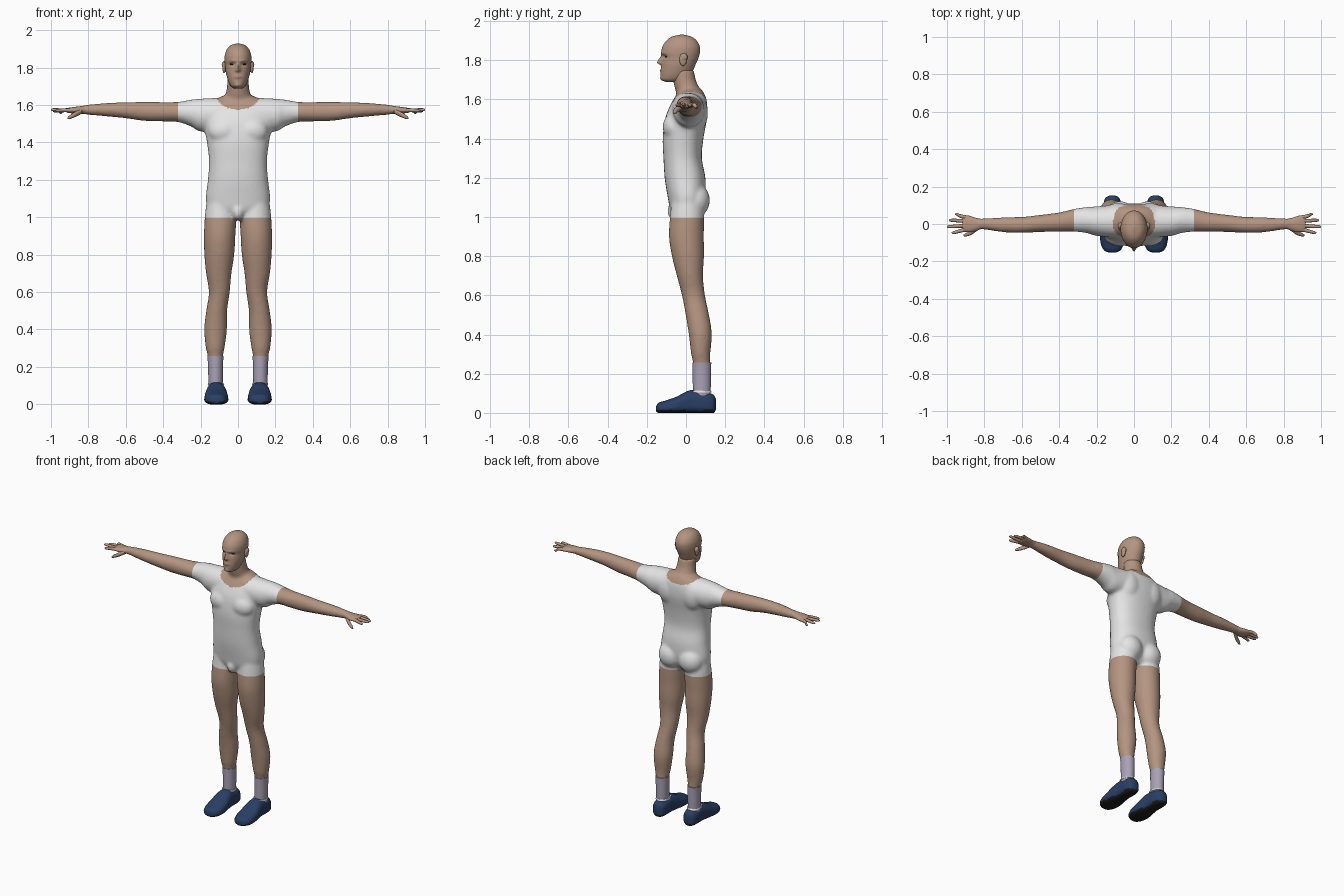
import bpy, bmesh, math
from mathutils import Matrix

cube = bpy.data.objects.get("Cube")
if cube:
    bpy.data.objects.remove(cube, do_unlink=True)


def material(name, r, g, b):
    mat = bpy.data.materials.new(name)
    mat.use_nodes = True
    mat.diffuse_color = (r, g, b, 1)
    mat.node_tree.nodes["Principled BSDF"].inputs["Base Color"].default_value = (r, g, b, 1)
    return mat


SKIN = material("skin", .46, .30, .22)
WHITE = material("white cloth", .78, .78, .78)
SOCK = material("lilac sock", .40, .36, .47)
BLUE = material("navy shoe", .022, .05, .13)
SOLE = material("black sole", .012, .012, .014)
DARK = material("dark eye", .03, .02, .018)
LIP = material("lips", .36, .20, .16)
parts = []


def spline(rows, steps):
    """Catmull-Rom interpolation through rows of numbers."""
    out = []
    last = len(rows) - 1
    for i in range(last):
        quad = [rows[max(i - 1, 0)], rows[i], rows[i + 1], rows[min(i + 2, last)]]
        for k in range(steps):
            t = k / steps
            out.append([b + t * (c - a) / 2 + t * t * (a - 2.5 * b + 2 * c - d / 2)
                        + t ** 3 * (3 * b - a - 3 * c + d) / 2
                        for a, b, c, d in zip(*quad)])
    return out + [list(rows[-1])]


def loft(bm, axis, rows, sides=32, steps=4, power=2.0):
    """Skin superellipses (position, centre u, centre v, radius u, radius v)."""
    place = {"x": lambda p, u, v: (p, u, v), "y": lambda p, u, v: (u, p, v),
             "z": lambda p, u, v: (u, v, p)}[axis]
    rings = []
    for p, cu, cv, ru, rv in spline(rows, steps):
        ring = []
        for k in range(sides):
            a = math.tau * k / sides
            c, s = math.cos(a), math.sin(a)
            u = math.copysign(abs(c) ** (2 / power), c)
            v = math.copysign(abs(s) ** (2 / power), s)
            ring.append(bm.verts.new(place(p, cu + ru * u, cv + rv * v)))
        rings.append(ring)
    for low, high in zip(rings, rings[1:]):
        for k in range(sides):
            n = (k + 1) % sides
            bm.faces.new((low[k], low[n], high[n], high[k]))
    bm.faces.new(rings[0])
    bm.faces.new(rings[-1])


def ball(bm, centre, radii):
    mat = Matrix.Translation(centre) @ Matrix.Diagonal((*radii, 1))
    bmesh.ops.create_uvsphere(bm, u_segments=24, v_segments=16, radius=1, matrix=mat)


def finish(bm, name, *mats, rule=None, recalc=True):
    if recalc:
        bmesh.ops.recalc_face_normals(bm, faces=bm.faces)
    if rule:
        for f in bm.faces:
            f.material_index = rule(f.calc_center_median())
    mesh = bpy.data.meshes.new(name)
    bm.to_mesh(mesh)
    bm.free()
    for m in mats:
        mesh.materials.append(m)
    obj = bpy.data.objects.new(name, mesh)
    bpy.context.collection.objects.link(obj)
    parts.append(obj)
    return obj


def mirrored(rows, s, column):
    return [tuple(v * s if i == column else v for i, v in enumerate(r)) for r in rows]


# Body masses: torso, neck, limbs and muscles, fused into one skin
TORSO = [(1.0, 0, 0, .10, .05), (1.04, 0, 0, .155, .08), (1.1, 0, .003, .172, .096),
         (1.2, 0, -.005, .161, .104), (1.3, 0, -.017, .155, .098), (1.4, 0, -.015, .166, .104),
         (1.5, 0, 0, .185, .107), (1.56, 0, .012, .185, .097), (1.61, 0, .022, .15, .08),
         (1.65, 0, .025, .08, .055)]
NECK = [(1.54, 0, .025, .1, .075), (1.62, 0, .02, .082, .068), (1.66, 0, .005, .066, .063),
        (1.7, 0, -.008, .059, .058), (1.75, 0, -.015, .057, .056)]
LEG = [(1.07, .09, .005, .08, .08), (1.0, .093, .005, .085, .087), (.9, .098, .002, .084, .089),
       (.8, .1, .01, .08, .082), (.7, .103, .02, .068, .067), (.6, .1, .038, .056, .059),
       (.5, .114, .058, .056, .06), (.4, .12, .073, .061, .059), (.3, .122, .075, .05, .049),
       (.25, .121, .08, .04, .044), (.12, .12, .08, .034, .04)]
ARM = [(.08, .015, 1.55, .09, .09), (.2, .015, 1.546, .079, .088), (.25, .021, 1.557, .07, .072),
       (.32, .02, 1.563, .061, .054), (.4, .01, 1.564, .052, .052), (.5, .003, 1.566, .046, .051),
       (.6, -.005, 1.572, .043, .043), (.7, -.004, 1.575, .04, .036), (.8, 0, 1.575, .03, .027),
       (.84, 0, 1.574, .03, .022)]
bm = bmesh.new()
loft(bm, "z", TORSO, power=2.3)
loft(bm, "z", NECK)
ball(bm, (0, -.05, 1.03), (.035, .045, .05))
for s in (1, -1):
    loft(bm, "z", mirrored(LEG, s, 1))
    loft(bm, "x", mirrored(ARM, s, 0))
    ball(bm, (s * .075, .05, 1.085), (.083, .072, .085))
    ball(bm, (s * .075, -.062, 1.46), (.085, .057, .07))
    ball(bm, (s * .085, .052, 1.53), (.08, .06, .1))
blank = finish(bm, "body_base")
remesh = blank.modifiers.new("fuse", "REMESH")
remesh.mode = "VOXEL"
remesh.voxel_size = .009
relax = blank.modifiers.new("relax", "SMOOTH")
relax.factor = .5
relax.iterations = 8
fused = bmesh.new()
fused.from_object(blank, bpy.context.evaluated_depsgraph_get())
parts.remove(blank)
bpy.data.objects.remove(blank, do_unlink=True)

# Straight cuts for the hem and sleeve ends
HEM, CUFF = .995, .32
for co, no in (((0, 0, HEM), (0, 0, 1)), ((CUFF, 0, 0), (1, 0, 0)), ((-CUFF, 0, 0), (1, 0, 0))):
    bmesh.ops.bisect_plane(fused, geom=fused.verts[:] + fused.edges[:] + fused.faces[:],
                           plane_co=co, plane_no=no)


def region(c):
    if c.z < HEM:
        return "left_leg" if c.x > 0 else "right_leg"
    if abs(c.x) > CUFF:
        return "left_arm" if c.x > 0 else "right_arm"
    depth = .08 if c.y < .02 else .05
    drop = min(c.z - 1.655, 0) / depth
    return "neck" if (c.x / .115) ** 2 + drop ** 2 < 1 else "shirt"


for name in ("shirt", "neck", "left_arm", "right_arm", "left_leg", "right_leg"):
    piece = fused.copy()
    drop = [f for f in piece.faces if region(f.calc_center_median()) != name]
    bmesh.ops.delete(piece, geom=drop, context="FACES")
    finish(piece, name, WHITE if name == "shirt" else SKIN, recalc=False)
fused.free()

# Head: lofted skull with soft bumps for the face (z, front, back, half width)
SKULL = [(1.688, -.1, -.045, .02), (1.7, -.124, -.005, .037), (1.72, -.129, .02, .049),
         (1.75, -.128, .037, .059), (1.78, -.125, .05, .066), (1.81, -.122, .063, .069),
         (1.84, -.126, .071, .072), (1.87, -.12, .07, .07), (1.9, -.1, .054, .058),
         (1.92, -.072, .028, .037), (1.93, -.03, -.01, .006)]
BUMPS = [(0, 1.8, .01, .018, -.019), (0, 1.786, .014, .008, -.013), (.03, 1.818, .015, .009, .011),
         (.025, 1.837, .02, .007, -.004), (0, 1.747, .02, .007, -.005), (0, 1.705, .018, .012, -.004)]
bm = bmesh.new()
loft(bm, "z", [(z, 0, (f + b) / 2, w, (b - f) / 2) for z, f, b, w in SKULL], 72, 6)
for v in bm.verts:
    if v.co.y < -.06:
        x, z = abs(v.co.x), v.co.z
        v.co.y += sum(d * math.exp(-((x - bx) / sx) ** 2 - ((z - bz) / sz) ** 2)
                      for bx, bz, sx, sz, d in BUMPS)
finish(bm, "head", SKIN, LIP,
       rule=lambda c: int(c.y < -.1 and (c.x / .023) ** 2 + ((c.z - 1.747) / .007) ** 2 < 1))

# Left and right parts
PALM = [(.82, 0, 1.575, .028, .022), (.85, -.002, 1.573, .036, .02), (.88, 0, 1.572, .044, .017),
        (.91, .003, 1.571, .043, .013), (.918, .003, 1.571, .03, .008)]
SHOE = [(-.152, 0, .025, .018, .014), (-.14, 0, .03, .042, .026), (-.1, 0, .034, .06, .034),
        (-.05, 0, .043, .062, .043), (0, 0, .056, .056, .056), (.04, 0, .061, .05, .061),
        (.1, 0, .055, .048, .055), (.138, 0, .05, .038, .048), (.152, 0, .048, .016, .03)]
for s, side in ((1, "left"), (-1, "right")):
    # Hand with four fingers and a lowered thumb
    bm = bmesh.new()
    loft(bm, "x", mirrored(PALM, s, 0), 24)
    for y0, y1, tip, z in ((-.028, -.046, .975, 1.57), (-.008, -.014, 1.0, 1.575),
                           (.015, .02, .99, 1.568), (.034, .052, .958, 1.56)):
        finger = [(.89, y0, 1.572, .011, .01), (.93, (y0 + y1) / 2, 1.572, .01, .01),
                  (tip - .012, y1, z, .008, .008), (tip, y1, z, .002, .002)]
        loft(bm, "x", mirrored(finger, s, 0), 12)
    thumb = [(.835, -.018, 1.568, .016, .014), (.87, -.045, 1.55, .013, .014),
             (.9, -.058, 1.535, .009, .01), (.912, -.061, 1.529, .002, .003)]
    loft(bm, "x", mirrored(thumb, s, 0), 12)
    finish(bm, side + "_hand", SKIN)

    # Ear and eye
    bm = bmesh.new()
    ball(bm, (s * .074, -.015, 1.803), (.01, .019, .032))
    ball(bm, (s * .074, -.01, 1.815), (.013, .018, .02))
    finish(bm, side + "_ear", SKIN)
    bm = bmesh.new()
    ball(bm, (s * .031, -.1, 1.818), (.014, .007, .0045))
    finish(bm, side + "_eye", DARK)

    # Sock
    bm = bmesh.new()
    sock = [(.258, .121, .081, .043, .048), (.2, .12, .081, .04, .047), (.08, .12, .08, .038, .045)]
    loft(bm, "z", mirrored(sock, s, 1))
    finish(bm, side + "_sock", SOCK)

    # Shoe with flat dark sole and a pale collar trim
    bm = bmesh.new()
    loft(bm, "y", [(y, s * .116, z, w, h) for y, _, z, w, h in SHOE], 32, 5, 2.4)
    for v in bm.verts:
        v.co.z = max(v.co.z, .004) - .004
        if v.co.z < .03:
            v.co.x = s * .116 + (v.co.x - s * .116) * 1.06
    finish(bm, side + "_shoe", BLUE, SOLE, rule=lambda c: int(c.z < .014))
    bm = bmesh.new()
    loft(bm, "z", [(.103, s * .118, .076, .043, .055), (.113, s * .118, .074, .041, .053)])
    finish(bm, side + "_shoe_trim", WHITE)

bpy.ops.object.select_all(action="DESELECT")
for obj in parts:
    obj.select_set(True)
bpy.context.view_layer.objects.active = parts[0]
bpy.ops.object.shade_smooth_by_angle(angle=math.radians(50))
